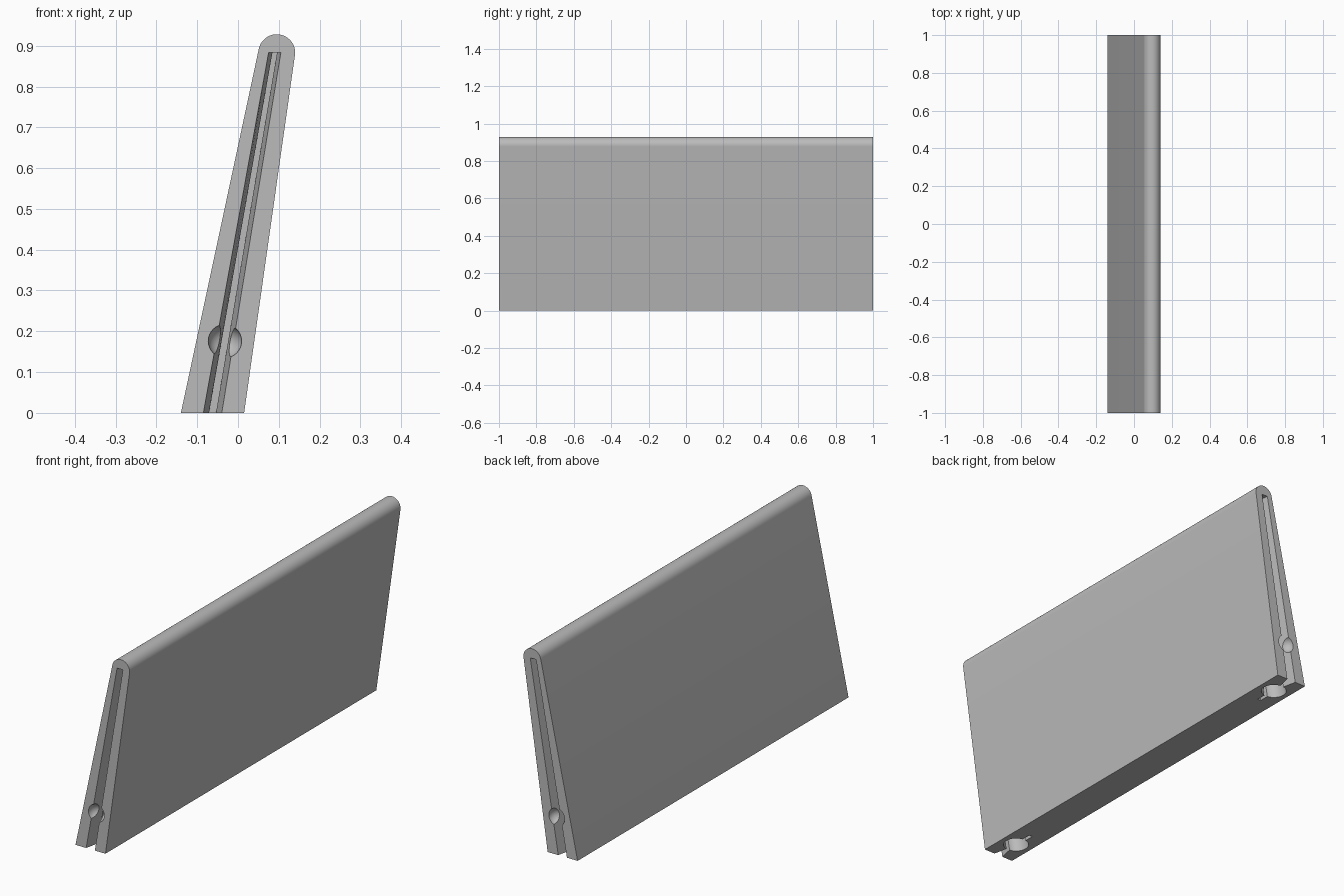
import bpy, bmesh
from math import sin, cos, radians
from mathutils import Matrix

if "Cube" in bpy.data.objects:
    bpy.data.objects.remove(bpy.data.objects["Cube"])

grey = bpy.data.materials.new("plain_grey")
grey.use_nodes = True
COLOUR = (0.5, 0.5, 0.5, 1)
grey.diffuse_color = COLOUR
grey.node_tree.nodes["Principled BSDF"].inputs["Base Color"].default_value = COLOUR


def make_object(name, bm):
    bmesh.ops.recalc_face_normals(bm, faces=bm.faces)
    mesh = bpy.data.meshes.new(name)
    bm.to_mesh(mesh)
    bm.free()
    mesh.materials.append(grey)
    obj = bpy.data.objects.new(name, mesh)
    bpy.context.collection.objects.link(obj)
    return obj


def loft(name, rings):
    """Closed skin between two rings with the same number of points."""
    bm = bmesh.new()
    low, high = [[bm.verts.new(p) for p in ring] for ring in rings]
    bm.faces.new(low)
    bm.faces.new(high)
    n = len(low)
    for i in range(n):
        j = (i + 1) % n
        bm.faces.new((low[i], low[j], high[j], high[i]))
    return make_object(name, bm)


# Leaning, tapered panel with a rounded top edge
profile = [(-0.14, 0), (0.015, 0)]
for i in range(25):
    a = radians(-8 + 176 * i / 24)
    profile.append((0.095 + 0.045 * cos(a), 0.883 + 0.045 * sin(a)))
panel = loft("panel", [[(x, y, z) for x, z in profile] for y in (-1, 1)])

# Keyhole section of the end slot: flared mouth, round bore, narrow tail
MOUTH, NECK, BORE, BORE_Y = 0.0267, 0.0085, 0.055, -0.88
half = [(MOUTH, -1.02)]
for i in range(21):
    a = radians(-81 + 162 * i / 20)
    half.append((BORE * cos(a), BORE_Y + BORE * sin(a)))
half.append((NECK, -0.78))
section = half + [(-x, y) for x, y in reversed(half)]


def slot_ring(z, side):
    t = z / 0.883
    centre, width = -0.0625 + 0.1525 * t, 1 - 0.33 * t
    return [(centre + x * width, -side * y, z) for x, y in section]


# Slots and round dimples at both ends
cutters = []
for side, end in ((-1, "front"), (1, "back")):
    cutters.append(loft(end + "_slot_cutter",
                        [slot_ring(z, side) for z in (-0.05, 0.883)]))
    bm = bmesh.new()
    bmesh.ops.create_uvsphere(bm, u_segments=32, v_segments=16, radius=0.041,
                              matrix=Matrix.Translation((-0.032, side, 0.176)))
    cutters.append(make_object(end + "_dimple_cutter", bm))

bpy.context.view_layer.objects.active = panel
for cutter in cutters:
    cutter.hide_render = True
    mod = panel.modifiers.new(cutter.name, 'BOOLEAN')
    mod.operation, mod.solver, mod.object = 'DIFFERENCE', 'EXACT', cutter
    bpy.ops.object.modifier_apply(modifier=mod.name)
    bpy.data.objects.remove(cutter)

# Smooth rounded surfaces, crisp edges
bpy.ops.object.select_all(action='DESELECT')
panel.select_set(True)
bpy.ops.object.shade_smooth_by_angle(angle=radians(25))
